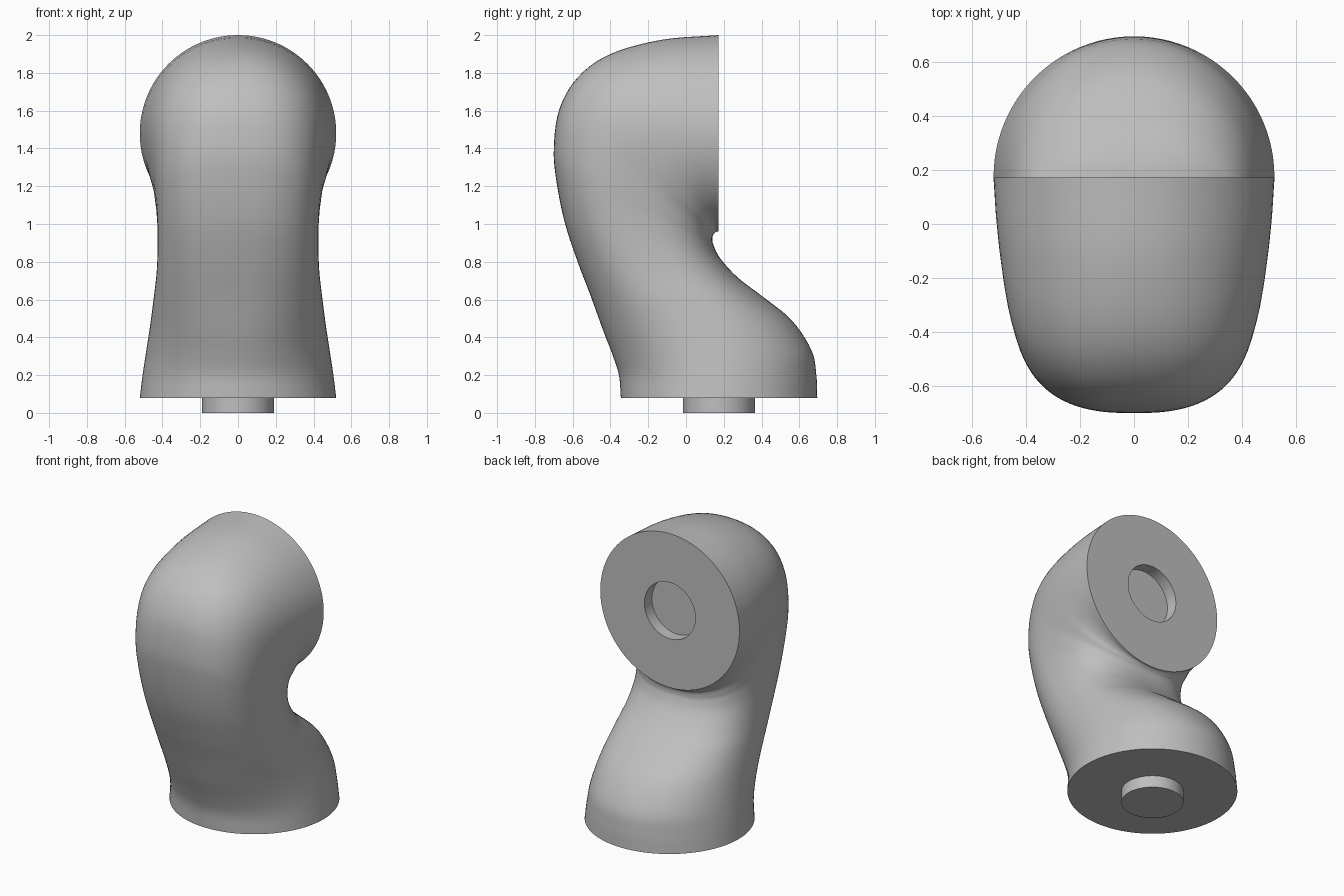
import bpy, bmesh, math
from mathutils import Vector

cube = bpy.data.objects.get("Cube")
if cube:
    bpy.data.objects.remove(cube)

grey = bpy.data.materials.new("plain grey")
grey.use_nodes = True
colour = (0.52, 0.52, 0.52, 1)
grey.diffuse_color = colour
grey.node_tree.nodes["Principled BSDF"].inputs["Base Color"].default_value = colour

SIDES = 96
STEPS = 5

# Cross-sections: outer y, outer z, inner y, inner z, half width, squareness
SECTIONS = [
    (-.345, .08, .695, .08, .52, 2),
    (-.355, .20, .69, .20, .505, 2),
    (-.39, .31, .665, .33, .487, 2.05),
    (-.44, .44, .56, .49, .465, 2.15),
    (-.505, .62, .40, .62, .445, 2.3),
    (-.57, .79, .27, .72, .43, 2.4),
    (-.64, 1.0, .18, .82, .425, 2.5),
    (-.685, 1.22, .145, .89, .43, 2.6),
    (-.70, 1.40, .14, .92, .44, 2.6),
    (-.67, 1.61, .143, .94, .455, 2.5),
    (-.57, 1.78, .15, .95, .475, 2.4),
    (-.40, 1.90, .157, .957, .493, 2.2),
    (-.13, 1.975, .164, .96, .51, 2.05),
    (.172, 2.0, .172, .96, .52, 2),
]


def smooth_path(rows):
    """Catmull-Rom interpolation through the section rows."""
    pts = [Vector(r) for r in rows]
    pts = [2 * pts[0] - pts[1]] + pts + [2 * pts[-1] - pts[-2]]
    out = []
    for a, b, c, d in zip(pts, pts[1:], pts[2:], pts[3:]):
        for k in range(STEPS):
            t = k / STEPS
            out.append(b + (c - a) * (t / 2) + (2 * a - 5 * b + 4 * c - d) * (t * t / 2)
                       + (3 * b - a - 3 * c + d) * (t ** 3 / 2))
    return out + [pts[-2]]


def ring(bm, centre, axis, width, power=2):
    """Closed superellipse of vertices spanned by x and the given axis."""
    verts = []
    for i in range(SIDES):
        a = math.tau * i / SIDES
        c, s = math.cos(a), math.sin(a)
        u = math.copysign(abs(c) ** (2 / power), c)
        v = math.copysign(abs(s) ** (2 / power), s)
        verts.append(bm.verts.new(centre + axis * u + Vector((width * v, 0, 0))))
    return verts


def skin(name, make_rings):
    """Bridge successive rings and close both ends."""
    bm = bmesh.new()
    rings = make_rings(bm)
    for p, q in zip(rings, rings[1:]):
        for i in range(SIDES):
            j = (i + 1) % SIDES
            bm.faces.new((p[i], p[j], q[j], q[i]))
    bm.faces.new(rings[0])
    bm.faces.new(rings[-1])
    bmesh.ops.recalc_face_normals(bm, faces=bm.faces)
    mesh = bpy.data.meshes.new(name)
    bm.to_mesh(mesh)
    bm.free()
    mesh.materials.append(grey)
    obj = bpy.data.objects.new(name, mesh)
    bpy.context.collection.objects.link(obj)
    bpy.ops.object.select_all(action='DESELECT')
    obj.select_set(True)
    bpy.context.view_layer.objects.active = obj
    bpy.ops.object.shade_smooth_by_angle(angle=math.radians(40))
    return obj


BASE = Vector((0, .175, .08))
END = Vector((0, .172, 1.48))
FRONT = Vector((0, -1, 0))
UP = Vector((0, 0, 1))
PIN = .19


# Bent link body with a socket sunk into its vertical mounting face
def body_rings(bm):
    rings = [ring(bm, BASE, FRONT * .505, .505)]
    for oy, oz, iy, iz, w, n in smooth_path(SECTIONS):
        outer, inner = Vector((0, oy, oz)), Vector((0, iy, iz))
        rings.append(ring(bm, (outer + inner) / 2, (outer - inner) / 2, w, n))
    rings.append(ring(bm, END, UP * PIN, PIN))
    rings.append(ring(bm, END + FRONT * .08, UP * PIN, PIN))
    return rings


# Round locating peg under the base
def peg_rings(bm):
    return [ring(bm, Vector((0, BASE.y, z)), FRONT * PIN, PIN) for z in (0, .085)]


skin("link_body", body_rings)
skin("base_peg", peg_rings)
